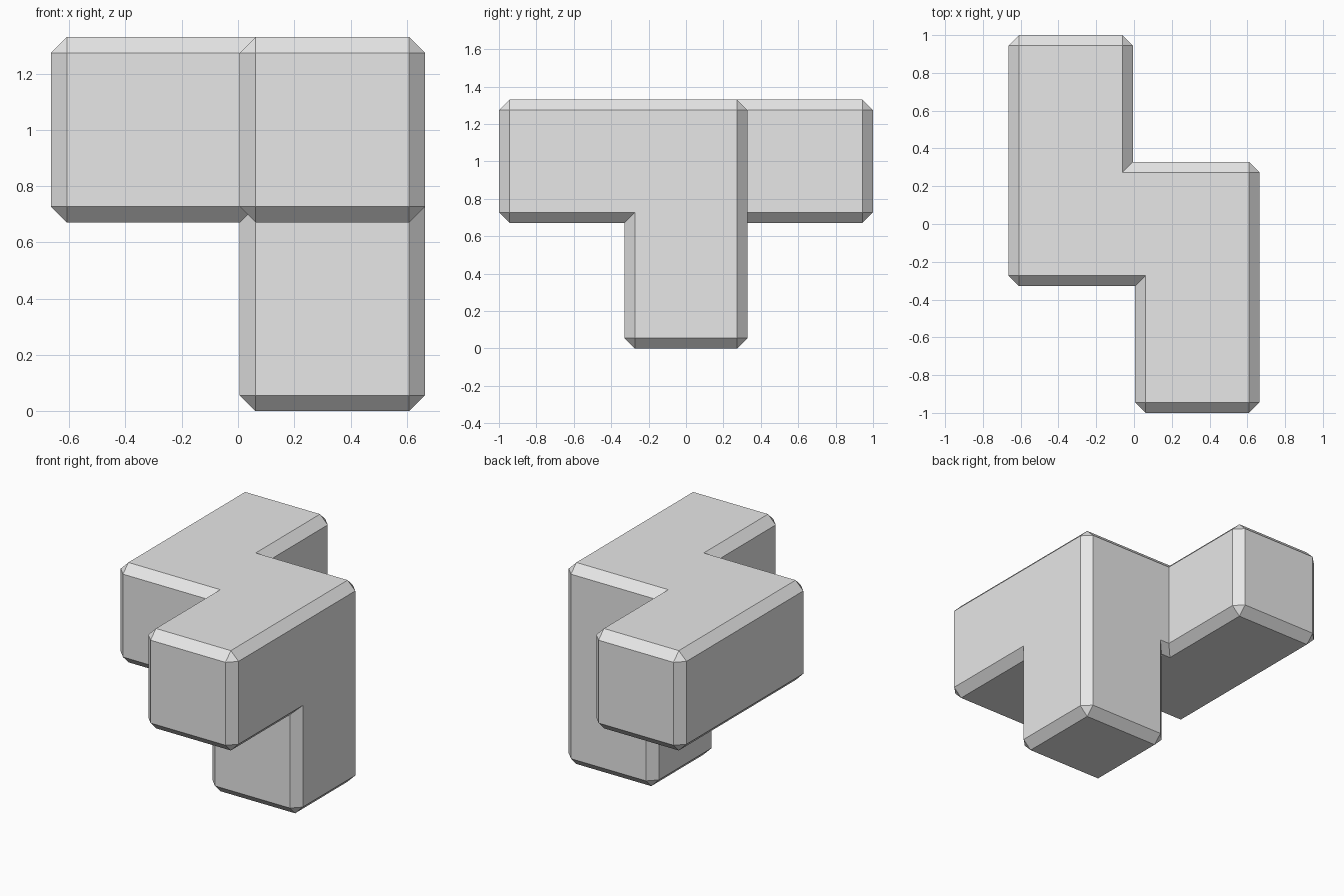
import bpy
import bmesh
from itertools import product
from mathutils import Vector

cube = bpy.data.objects.get("Cube")
if cube:
    bpy.data.objects.remove(cube, do_unlink=True)

# Main dimensions
PITCH = 0.6707                 # spacing of the cubic cells
GAP = 0.006                    # clearance on every outer face
CHAMFER = 0.056
SIDE = PITCH - GAP             # outer side, left and right
HALF = PITCH / 2 - GAP         # half thickness of a bar
TOP = 2 * SIDE

grey = bpy.data.materials.new("light grey")
grey.use_nodes = True
colour = (0.8, 0.8, 0.8, 1.0)
grey.diffuse_color = colour
grey.node_tree.nodes["Principled BSDF"].inputs["Base Color"].default_value = colour


def chamfered_bar(name, low, high):
    """Box with every edge chamfered, as the hull of its face corners."""
    bm = bmesh.new()
    for corner in product((0, 1), repeat=3):
        outer = Vector([(low, high)[s][i] for i, s in enumerate(corner)])
        inner = Vector([outer[i] + (CHAMFER, -CHAMFER)[s] for i, s in enumerate(corner)])
        for axis in range(3):
            point = inner.copy()
            point[axis] = outer[axis]
            bm.verts.new(point)
    bmesh.ops.convex_hull(bm, input=bm.verts)
    bmesh.ops.dissolve_limit(bm, angle_limit=0.02, verts=bm.verts, edges=bm.edges)
    bmesh.ops.recalc_face_normals(bm, faces=bm.faces)
    mesh = bpy.data.meshes.new(name)
    bm.to_mesh(mesh)
    bm.free()
    mesh.materials.append(grey)
    obj = bpy.data.objects.new(name, mesh)
    bpy.context.scene.collection.objects.link(obj)
    return obj


# Cross bar, two opposed arms and the leg
piece = chamfered_bar("interlocking_piece", (-SIDE, -HALF, PITCH), (SIDE, HALF, TOP))
bars = [
    chamfered_bar("front_arm", (GAP, -1, PITCH), (SIDE, HALF, TOP)),
    chamfered_bar("back_arm", (-SIDE, -HALF, PITCH), (-GAP, 1, TOP)),
    chamfered_bar("leg", (GAP, -HALF, 0), (SIDE, HALF, TOP)),
]

# Fuse the bars into one solid
for bar in bars:
    bar.hide_render = True
    union = piece.modifiers.new("join " + bar.name, "BOOLEAN")
    union.operation = "UNION"
    union.solver = "EXACT"
    union.object = bar
bpy.context.view_layer.update()
graph = bpy.context.evaluated_depsgraph_get()
solid = bpy.data.meshes.new_from_object(piece.evaluated_get(graph))
piece.modifiers.clear()
piece.data = solid
for bar in bars:
    bpy.data.objects.remove(bar, do_unlink=True)

# Merge the flat faces across the joints
bm = bmesh.new()
bm.from_mesh(solid)
bmesh.ops.remove_doubles(bm, verts=bm.verts, dist=0.0001)
bmesh.ops.dissolve_limit(bm, angle_limit=0.02, verts=bm.verts, edges=bm.edges)
bm.to_mesh(solid)
bm.free()
solid.name = "interlocking_piece"
